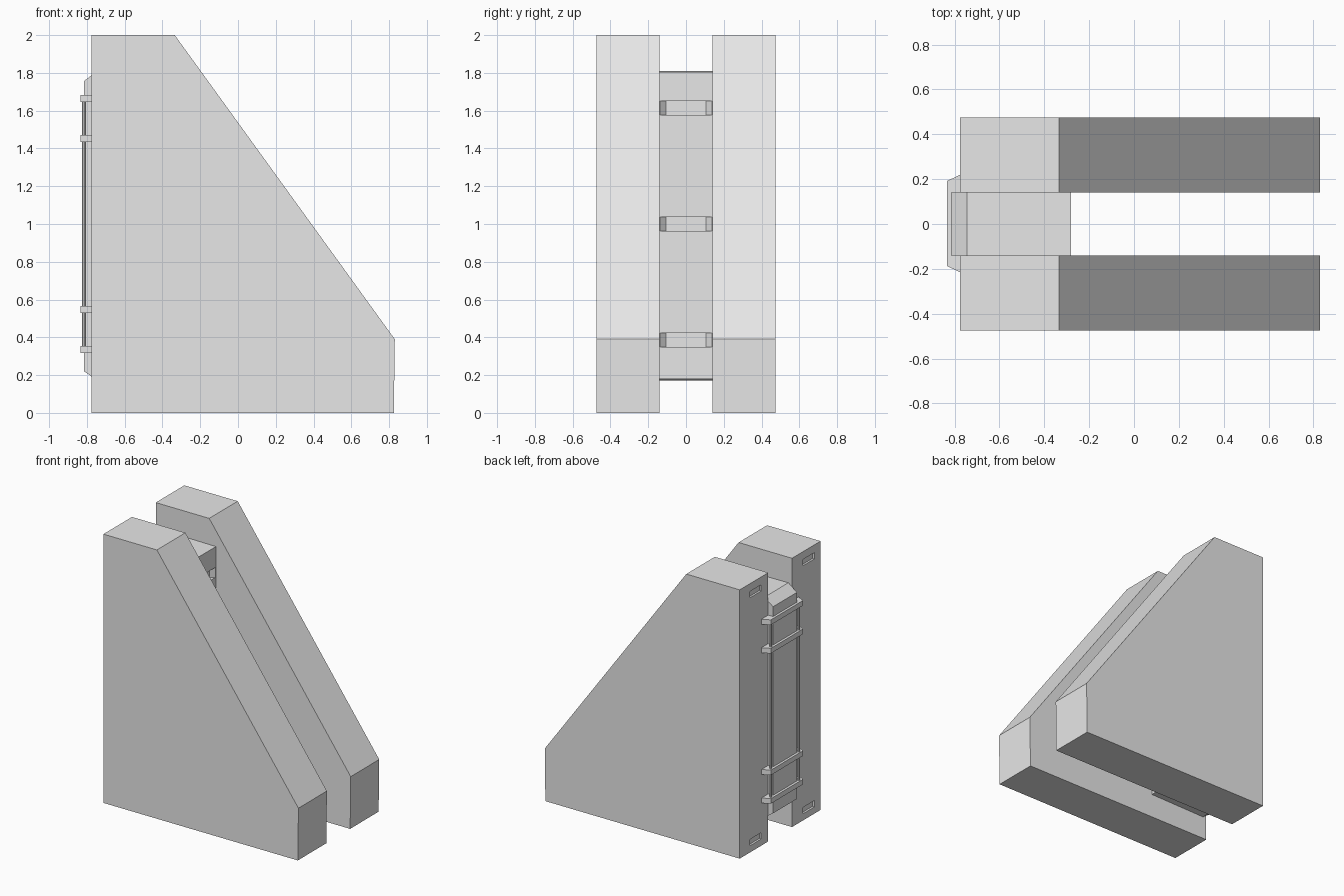
import bpy
import bmesh
from mathutils import Vector

cube = bpy.data.objects.get("Cube")
if cube:
    bpy.data.objects.remove(cube, do_unlink=True)

GREY = 0.8
mat = bpy.data.materials.new("plain grey")
mat.use_nodes = True
mat.diffuse_color = (GREY, GREY, GREY, 1)
mat.node_tree.nodes["Principled BSDF"].inputs["Base Color"].default_value = (GREY, GREY, GREY, 1)


def prism(name, outline, axis, low, high):
    """Extrude a flat outline along y (points are x, z) or z (points are x, y)."""
    bm = bmesh.new()
    verts = [bm.verts.new((a, low, b) if axis == "y" else (a, b, low)) for a, b in outline]
    face = bm.faces.new(verts)
    grown = bmesh.ops.extrude_face_region(bm, geom=[face])["geom"]
    shift = Vector((0, high - low, 0) if axis == "y" else (0, 0, high - low))
    bmesh.ops.translate(bm, vec=shift, verts=[g for g in grown if isinstance(g, bmesh.types.BMVert)])
    bmesh.ops.recalc_face_normals(bm, faces=bm.faces)
    mesh = bpy.data.meshes.new(name)
    bm.to_mesh(mesh)
    bm.free()
    mesh.materials.append(mat)
    obj = bpy.data.objects.new(name, mesh)
    bpy.context.collection.objects.link(obj)
    return obj


def carve(target, cutter):
    """Cut one solid from another and discard the cutter."""
    cutter.hide_render = True
    mod = target.modifiers.new("cut", "BOOLEAN")
    mod.operation = "DIFFERENCE"
    mod.solver = "EXACT"
    mod.object = cutter
    bpy.context.view_layer.objects.active = target
    bpy.ops.object.modifier_apply(modifier=mod.name)
    bpy.data.objects.remove(cutter, do_unlink=True)


BACK = -0.775

# Two sloped side slabs, each with shallow slots in the upright face
slab_outline = [(BACK, 0), (0.825, 0), (0.83, 0.39), (-0.335, 2), (BACK, 2)]
for name, low, high, slot_y in (("left_slab", 0.14, 0.475, 0.29),
                                ("right_slab", -0.475, -0.14, -0.335)):
    slab = prism(name, slab_outline, "y", low, high)
    for z in (0.05, 1.895):
        slot = [(BACK - 0.05, slot_y - 0.067), (BACK + 0.015, slot_y - 0.067),
                (BACK + 0.015, slot_y + 0.067), (BACK - 0.05, slot_y + 0.067)]
        carve(slab, prism("slot_cutter", slot, "z", z, z + 0.047))

# Core between the slabs, bevelled along its outer ends
core = prism("core", [(-0.28, 0.18), (-0.28, 1.805), (-0.745, 1.81), (-0.815, 1.757),
                      (-0.815, 0.22), (-0.745, 0.172)], "y", -0.14, 0.14)

# Recesses with sloping ends on the inner face of the core
for z in (0.385, 1.0, 1.615):
    recess = [(-0.31, -0.105), (-0.31, 0.105), (-0.28, 0.138), (-0.25, 0.138),
              (-0.25, -0.138), (-0.28, -0.138)]
    carve(core, prism("recess_cutter", recess, "z", z - 0.037, z + 0.037))

# Clamp bars across the gap
bar = [(BACK, -0.215), (BACK, 0.22), (-0.833, 0.192), (-0.833, -0.188)]
for i, z in enumerate((0.335, 0.547, 1.453, 1.665)):
    prism(f"clamp_bar_{i + 1}", bar, "z", z - 0.019, z + 0.019)

# Upright rods joining the bars
for name, y in (("left_rod", 0.168), ("right_rod", -0.16)):
    bpy.ops.mesh.primitive_cylinder_add(vertices=8, radius=0.009, depth=1.33, location=(-0.816, y, 1.0))
    rod = bpy.context.object
    rod.name = name
    rod.data.materials.append(mat)
